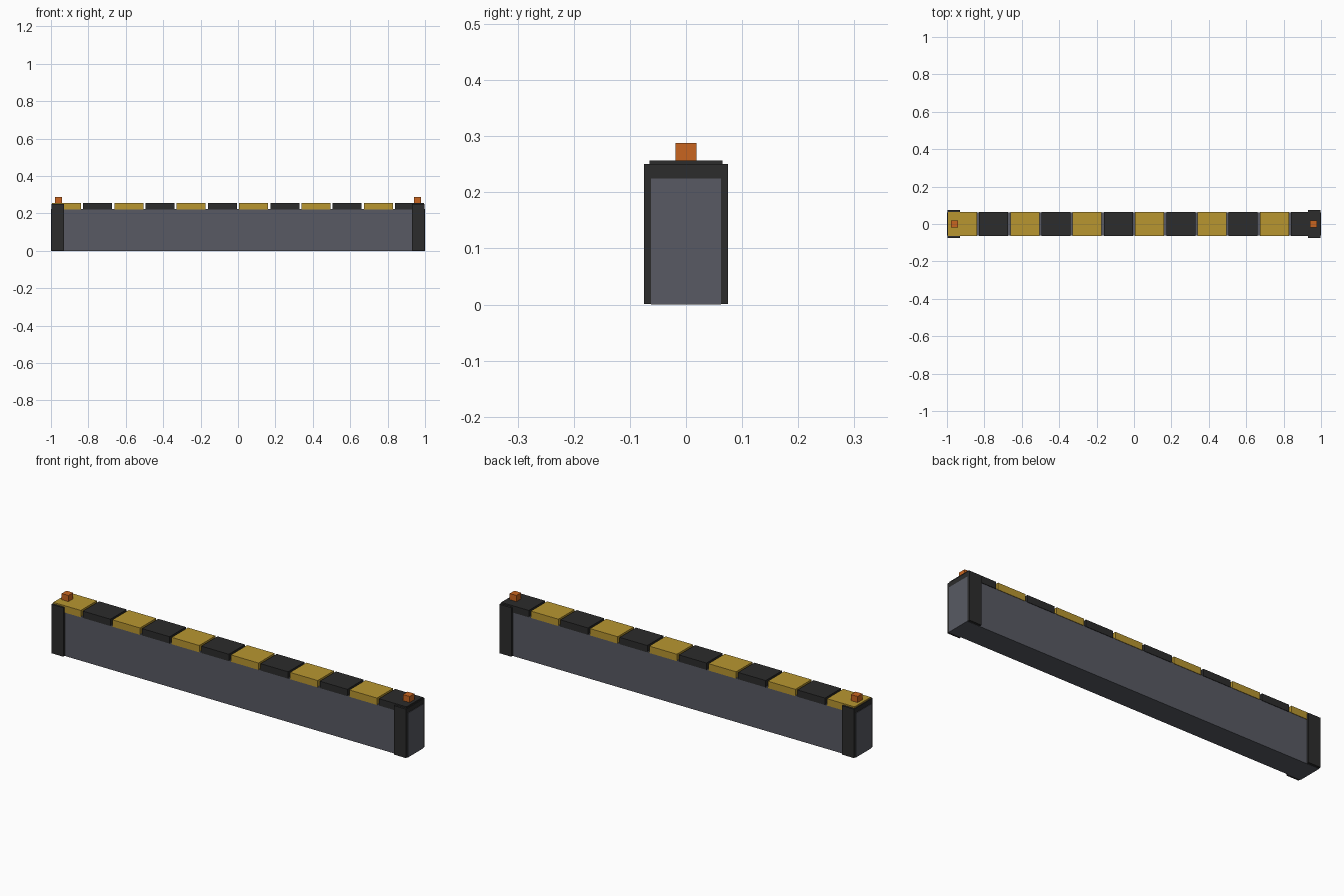
import bpy
import bmesh
from mathutils import Matrix, Vector

cube = bpy.data.objects.get("Cube")
if cube:
    bpy.data.objects.remove(cube, do_unlink=True)


def material(name, rgb):
    mat = bpy.data.materials.new(name)
    mat.use_nodes = True
    mat.diffuse_color = (*rgb, 1)
    mat.node_tree.nodes["Principled BSDF"].inputs["Base Color"].default_value = (*rgb, 1)
    return mat


grey = material("slate_grey", (0.098, 0.102, 0.125))
black = material("dark_rubber", (0.025, 0.025, 0.025))
yellow = material("warning_yellow", (0.48, 0.305, 0.03))
orange = material("lamp_orange", (0.578, 0.13, 0.014))


def box(name, x, half_x, half_y, low, high, mat):
    """Box centred on y = 0, standing from low to high."""
    bm = bmesh.new()
    size = (2 * half_x, 2 * half_y, high - low, 1)
    centre = Vector((x, 0, (low + high) / 2))
    bmesh.ops.create_cube(bm, size=1, matrix=Matrix.Translation(centre) @ Matrix.Diagonal(size))
    mesh = bpy.data.meshes.new(name)
    bm.to_mesh(mesh)
    bm.free()
    mesh.materials.append(mat)
    obj = bpy.data.objects.new(name, mesh)
    bpy.context.collection.objects.link(obj)


# Long barrier wall
box("barrier_body", 0, 1.0, 0.0625, 0, 0.225, grey)

# End posts wrapping the wall, each with a small lamp
for side, sign in (("left", 1), ("right", -1)):
    box(side + "_end_post", sign * 0.964, 0.034, 0.075, 0.001, 0.25, black)
    box(side + "_lamp", sign * 0.96, 0.019, 0.019, 0.25, 0.288, orange)

# Alternating warning blocks along the top
count = 12
pitch = 2 / count
for i in range(count):
    box(f"top_block_{i + 1}", -1 + pitch * (i + 0.5), 0.0775, 0.065, 0.222, 0.257,
        black if i % 2 else yellow)
